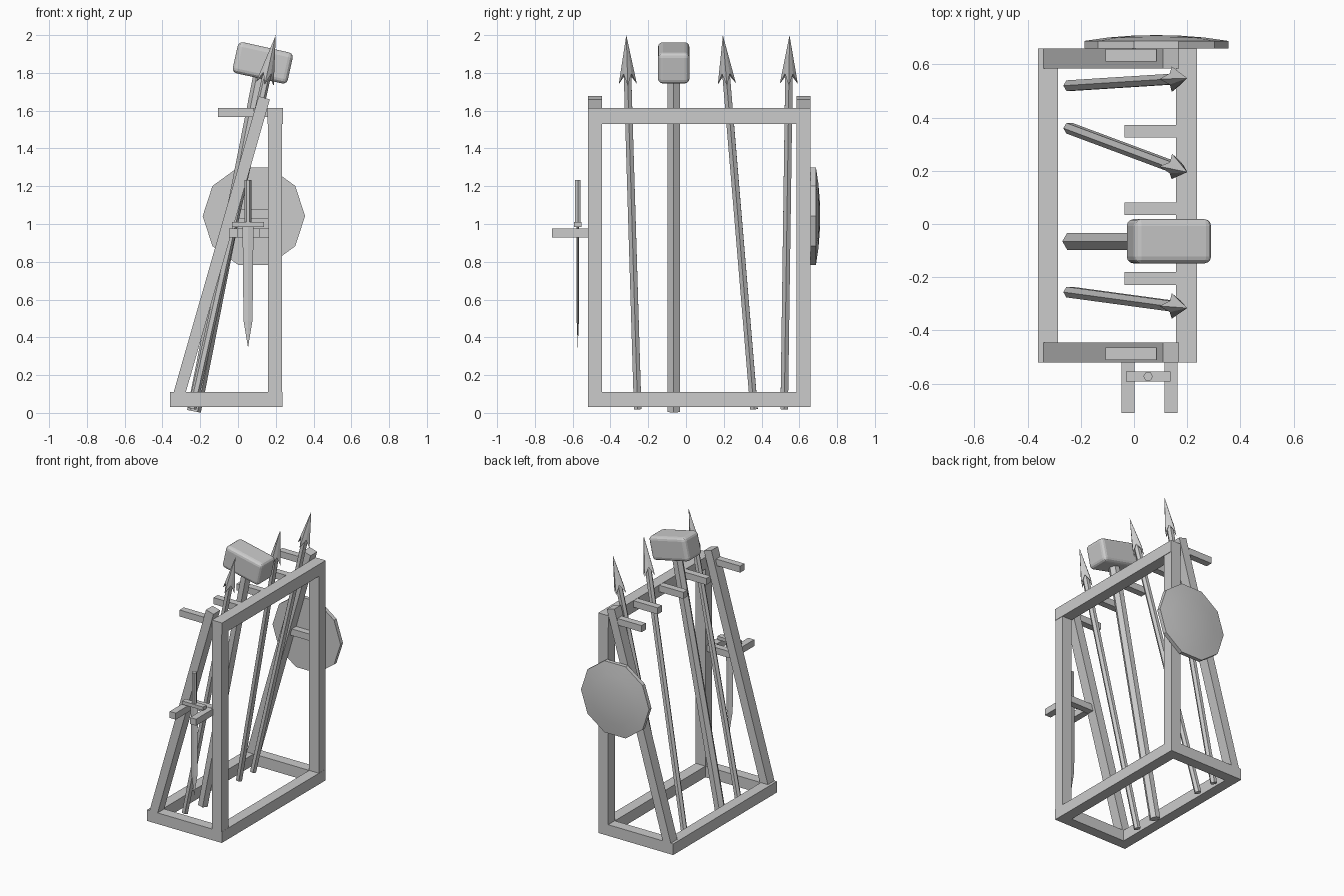
import bpy, bmesh
from math import sin, cos, pi, radians
from mathutils import Vector, Matrix

if "Cube" in bpy.data.objects:
    bpy.data.objects.remove(bpy.data.objects["Cube"])


def finish(name, bm, mat=None, smooth=False):
    bmesh.ops.recalc_face_normals(bm, faces=bm.faces)
    me = bpy.data.meshes.new(name)
    bm.to_mesh(me)
    bm.free()
    ob = bpy.data.objects.new(name, me)
    bpy.context.collection.objects.link(ob)
    if mat:
        ob.matrix_world = mat
    if smooth:
        bpy.ops.object.select_all(action='DESELECT')
        ob.select_set(True)
        bpy.context.view_layer.objects.active = ob
        bpy.ops.object.shade_smooth_by_angle(angle=radians(30))
    return ob


def box(name, x, y, z, mat=None):
    """Box from (min, max) pairs."""
    bm = bmesh.new()
    bmesh.ops.create_cube(bm, size=1)
    for v in bm.verts:
        v.co = [r[0] + (c + .5) * (r[1] - r[0]) for r, c in zip((x, y, z), v.co)]
    return finish(name, bm, mat)


def loft(name, rings, mat=None, smooth=False):
    """Skin point rings; a one-point ring closes to a tip."""
    bm = bmesh.new()
    vs = [[bm.verts.new(p) for p in r] for r in rings]
    for a, b in zip(vs, vs[1:]):
        n = max(len(a), len(b))
        for i in range(n):
            j = (i + 1) % n
            if len(b) == 1:
                bm.faces.new((a[i], a[j], b[0]))
            else:
                bm.faces.new((a[i], a[j], b[j], b[i]))
    for r in (vs[0], vs[-1]):
        if len(r) > 2:
            bm.faces.new(r)
    return finish(name, bm, mat, smooth)


def ring(n, r, z, ry=None):
    ry = r if ry is None else ry
    return [(r * cos(2 * pi * i / n), ry * sin(2 * pi * i / n), z) for i in range(n)]


def aim(a, b):
    """Matrix at a with local z towards b and local y close to world y."""
    z = (Vector(b) - Vector(a)).normalized()
    x = Vector((0, 1, 0)).cross(z).normalized()
    y = z.cross(x)
    return Matrix.Translation(a) @ Matrix((x, y, z)).transposed().to_4x4()


# Frame: base, uprights, top rail, leaning legs
Y0, Y1 = -.52, .66
ENDS = {'front': (Y0, Y0 + .075), 'back': (Y1 - .075, Y1)}
Z_BASE = (.03, .11)
box('base_rail_left', (-.36, -.285), (Y0, Y1), Z_BASE)
box('base_rail_right', (.157, .235), (Y0, Y1), Z_BASE)
box('top_rail', (.157, .237), (Y0, Y1), (1.53, 1.615))
for side, y in ENDS.items():
    box(side + '_base_rail', (-.285, .157), y, Z_BASE)
    box(side + '_post', (.158, .234), y, (.11, 1.53))
    lean = aim((-.317, 0, .08), (.139, 0, 1.668))
    box(side + '_leaning_leg', (-.031, .031), y, (0, 1.652), lean)

# Pegs that separate the weapons
for i, (x, y) in enumerate([(-.107, .634), (-.035, .349), (-.035, .057),
                            (-.035, -.205), (-.107, -.488)]):
    box(f'peg_{i + 1}', (x, x + .192), (y - .024, y + .024), (1.567, 1.614))

# Side crossbars and sword hooks
box('sword_crossbar', (-.06, .165), (-.512, -.465), (.928, .975))
box('shield_crossbar', (-.04, .165), (.61, .658), (1.03, 1.078))
for n, x in (('left', -.047), ('right', .115)):
    box(n + '_sword_hook', (x, x + .048), (-.71, -.515), (.928, .975))

# Sword
at = Matrix.Translation((.053, -.573, 0))
loft('sword_grip', [ring(6, .018, 1.0), ring(6, .018, 1.232)], at)
box('sword_guard', (-.084, .084), (-.019, .019), (.985, 1.01), at)
loft('sword_blade', [ring(4, .029, .99, .006), ring(4, .024, .49, .006),
                     [(0, 0, .345)]], at)

# Ten-sided domed shield; local z points to +y
face = Matrix.Translation((.084, 0, 1.042)) @ Matrix.Rotation(radians(-90), 4, 'X')
loft('shield', [ring(10, .271, .66), ring(10, .271, .688), ring(10, .18, .701),
                ring(10, .09, .708), [(0, 0, .71)]], face, True)

# Spears with four swept-back barbs
for k, (yb, yt) in enumerate([(-.256, -.316), (.36, .195), (.52, .548)]):
    a, b = Vector((-.243, yb, .022)), Vector((.2, yt, 2))
    m, L = aim(a, b), (b - a).length
    loft(f'spear_shaft_{k + 1}', [ring(6, .023, 0), ring(6, .023, L - .18)], m)
    star = []
    for i in range(8):
        r, z = ((.048, L - .265), (.03, L - .205))[i % 2]
        star.append((r * cos(i * pi / 4), r * sin(i * pi / 4), z))
    loft(f'spear_head_{k + 1}', [[(0, 0, L - .2)] * 8, star, [(0, 0, L)]], m)

# Hammer
top = Vector((.131, -.065, 1.853))
m = aim((-.233, -.065, .008), top)
loft('hammer_handle', [ring(6, .037, 0), ring(6, .037, 1.85)], m)
tilt = Matrix.Translation(top) @ Matrix.Rotation(radians(12.5), 4, 'Y')
head = box('hammer_head', (-.149, .149), (-.083, .083), (-.084, .084), tilt)
bev = head.modifiers.new('rounded_edges', 'BEVEL')
bev.width, bev.segments = .025, 3
